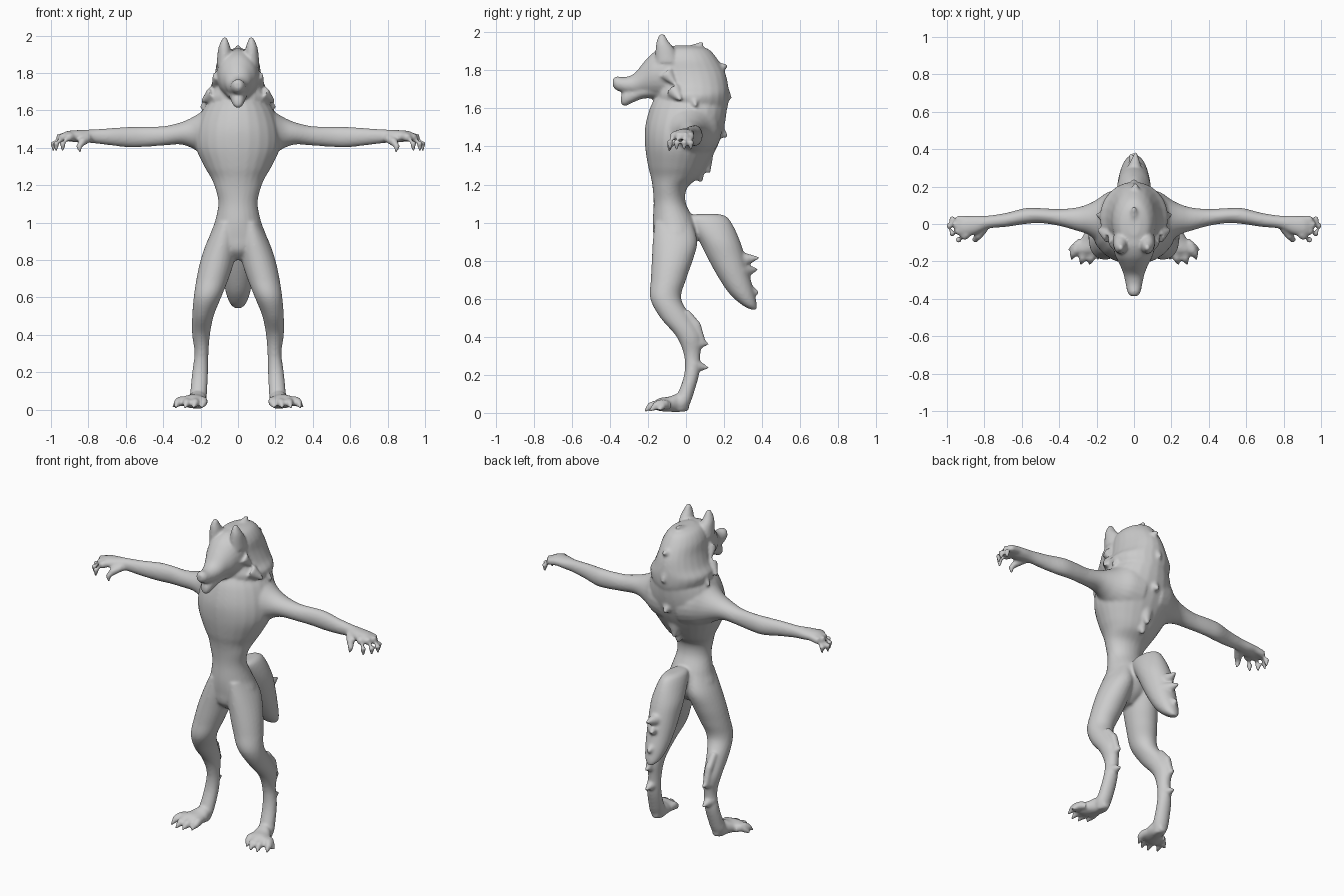
import bpy, bmesh, math
from mathutils import Vector

SIDES = 24
bm = bmesh.new()


def catmull(a, b, c, d, t):
    return [0.5 * (2*q + (r-p)*t + (2*p-5*q+4*r-s)*t*t + (3*q-p-3*r+s)*t**3)
            for p, q, r, s in zip(a, b, c, d)]


def skin(rings):
    """Bridge rings of points into a closed shell."""
    vs = [[bm.verts.new(p) for p in r] for r in rings]
    n = len(vs[0])
    for a, b in zip(vs, vs[1:]):
        for i in range(n):
            bm.faces.new((a[i], a[(i+1) % n], b[(i+1) % n], b[i]))
    bm.faces.new(vs[0][::-1])
    bm.faces.new(vs[-1])


def loft(axis, rows, sides=(1,), steps=5):
    """rows: position on axis, then min/max of the two other axes in xyz order."""
    pad = [rows[0]] + rows + [rows[-1]]
    fine = [catmull(*pad[i:i+4], k/steps) for i in range(len(rows)-1) for k in range(steps)]
    fine.append(list(rows[-1]))
    for s in sides:
        rings = []
        for h, a0, a1, b0, b1 in fine:
            ring = []
            for i in range(SIDES):
                t = 2*math.pi*i/SIDES
                p = [(a0+a1)/2 + (a1-a0)/2*math.cos(t), (b0+b1)/2 + (b1-b0)/2*math.sin(t)]
                p.insert("XYZ".index(axis), h)
                ring.append((p[0]*s, p[1], p[2]))
            rings.append(ring)
        skin(rings)


def tube(points, radii, sides=(1,)):
    """Round tapered tube through points, for digits, claws and fur tufts."""
    pts = [Vector(p) for p in points]
    for s in sides:
        rings = []
        for i, p in enumerate(pts):
            t = (pts[min(i+1, len(pts)-1)] - pts[max(i-1, 0)]).normalized()
            u = t.orthogonal().normalized()
            v = t.cross(u)
            ring = [p + radii[i]*(u*math.cos(k*math.pi/6) + v*math.sin(k*math.pi/6))
                    for k in range(12)]
            rings.append([(q.x*s, q.y, q.z) for q in ring])
        skin(rings)


BOTH = (1, -1)

# torso: pelvis, narrow waist, deep chest
loft("Z", [(.80, -.03, .03, -.11, -.03), (.85, -.1, .1, -.16, .03), (.92, -.15, .15, -.17, .06),
           (1.0, -.125, .125, -.175, .05), (1.1, -.105, .105, -.17, 0), (1.18, -.12, .12, -.175, .005),
           (1.24, -.145, .145, -.185, .07), (1.3, -.18, .18, -.2, .11), (1.4, -.225, .225, -.215, .165),
           (1.5, -.225, .225, -.215, .2), (1.6, -.19, .19, -.19, .215), (1.66, -.14, .14, -.16, .21)])

# mane around the neck and back of the head
loft("Z", [(1.58, -.15, .15, -.14, .21), (1.62, -.172, .172, -.15, .222), (1.67, -.182, .182, -.155, .225),
           (1.72, -.15, .15, -.15, .222), (1.79, -.125, .125, -.16, .205), (1.86, -.112, .112, -.15, .165),
           (1.91, -.08, .08, -.12, .12), (1.93, -.03, .03, -.06, .06)])

# head, muzzle and lower jaw
loft("Y", [(.0, -.1, .1, 1.66, 1.92), (-.1, -.113, .113, 1.65, 1.925), (-.17, -.1, .1, 1.66, 1.895),
           (-.22, -.075, .075, 1.67, 1.845), (-.27, -.056, .056, 1.67, 1.785), (-.32, -.045, .045, 1.68, 1.765),
           (-.365, -.035, .035, 1.695, 1.768), (-.385, -.02, .02, 1.715, 1.755)])
loft("Y", [(-.14, -.07, .07, 1.65, 1.75), (-.22, -.055, .055, 1.652, 1.73), (-.28, -.042, .042, 1.63, 1.71),
           (-.32, -.033, .033, 1.612, 1.70), (-.342, -.018, .018, 1.622, 1.665)])

# ears
loft("Z", [(1.84, .03, .115, -.16, -.03), (1.91, .035, .109, -.16, -.06), (1.95, .045, .1, -.155, -.09),
           (1.992, .06, .08, -.14, -.115)], BOTH)

# cheek and mane tufts
for base, tip, r in [((.13, -.06, 1.69), (.195, -.03, 1.645), .045),
                     ((.14, .04, 1.66), (.2, .05, 1.61), .04),
                     ((.1, -.1, 1.78), (.135, -.06, 1.73), .04)]:
    tube([base, tip], [r, .008], BOTH)
for base, tip, r in [((0, .03, 1.9), (0, .09, 1.945), .035), ((0, .14, 1.8), (.01, .215, 1.825), .05),
                     ((0, .18, 1.7), (0, .235, 1.65), .05), ((0, .15, 1.5), (0, .215, 1.45), .05),
                     ((0, .09, 1.36), (0, .12, 1.26), .06), ((0, .05, 1.3), (0, .08, 1.215), .06)]:
    tube([base, tip], [r, .01])

# arms with sloping shoulders
loft("X", [(.06, -.16, .19, 1.32, 1.65), (.14, -.14, .17, 1.34, 1.635), (.2, -.09, .13, 1.37, 1.59),
           (.25, -.055, .105, 1.4, 1.56), (.31, -.035, .088, 1.418, 1.535), (.4, -.01, .08, 1.412, 1.515),
           (.5, .005, .085, 1.405, 1.513), (.58, 0, .085, 1.402, 1.512), (.68, -.015, .06, 1.413, 1.505),
           (.78, -.025, .045, 1.425, 1.498), (.85, -.055, .045, 1.428, 1.495), (.91, -.065, .04, 1.435, 1.49),
           (.945, -.055, .025, 1.44, 1.475)], BOTH)

# fingers, thumbs
for y, dy, x in [(-.05, -.035, .95), (-.028, -.022, .985), (0, -.01, 1.0), (.02, .005, .985)]:
    tube([(.89, y, 1.462), (x-.04, y+dy*.5, 1.452), (x-.012, y+dy, 1.425), (x-.012, y+dy, 1.378)],
         [.024, .023, .019, .005], BOTH)
tube([(.8, -.02, 1.452), (.835, -.065, 1.43), (.85, -.085, 1.405), (.845, -.09, 1.372)],
     [.025, .023, .017, .005], BOTH)

# legs: thigh, forward knee, backward hock
loft("Z", [(1.0, .01, .115, -.165, .03), (.9, .0, .165, -.175, .06), (.8, .018, .2, -.18, .035),
           (.7, .05, .222, -.185, .0), (.6, .09, .237, -.188, -.025), (.5, .13, .245, -.135, .03),
           (.4, .15, .245, -.05, .08), (.3, .158, .232, -.01, .075), (.2, .16, .245, -.01, .068),
           (.1, .165, .255, -.045, .04), (.05, .17, .26, -.075, .022), (.008, .185, .245, -.07, 0)], BOTH)

# feet, toes with claws, hock tufts
loft("Y", [(.015, .19, .235, .01, .07), (-.04, .17, .26, .004, .1), (-.09, .168, .29, .006, .085),
           (-.14, .175, .315, .01, .078), (-.165, .2, .3, .02, .06)], BOTH)
for x, tx, y in [(.19, .185, -.185), (.222, .23, -.212), (.262, .275, -.212), (.295, .325, -.185)]:
    tube([(x, -.1, .045), ((x+tx)/2, -.14, .045), (tx, y+.025, .035), (tx+.01, y-.008, .008)],
         [.025, .027, .022, .005], BOTH)
tube([(.285, -.09, .04), (.32, -.125, .037), (.35, -.14, .012)], [.025, .022, .006], BOTH)
for z, tip in [(.36, (.2, .12, .365)), (.25, (.2, .12, .235))]:
    tube([(.2, .04, z), tip], [.04, .006], BOTH)
tube([(.2, 0, .53), (.2, .055, .46), (.2, .085, .37)], [.02, .025, .02], BOTH)

# bushy tail with tufts
loft("Z", [(1.045, -.03, .03, .06, .17), (1.03, -.055, .055, .0, .215), (.98, -.075, .075, .02, .25),
           (.9, -.09, .09, .07, .285), (.82, -.088, .088, .11, .31), (.72, -.08, .08, .165, .335),
           (.63, -.066, .066, .225, .36), (.57, -.045, .045, .29, .372), (.543, -.02, .02, .34, .372)])
tube([(0, .25, .8), (.01, .385, .815)], [.06, .006])
tube([(.02, .28, .74), (-.02, .375, .755)], [.05, .008])
tube([(0, .29, .66), (0, .38, .63)], [.05, .01])

# fuse all parts into one smooth skin
bmesh.ops.recalc_face_normals(bm, faces=bm.faces)
mesh = bpy.data.meshes.new("body")
bm.to_mesh(mesh)
bm.free()
body = bpy.data.objects.new("body", mesh)
bpy.context.collection.objects.link(body)
fur = bpy.data.materials.new("light grey")
fur.diffuse_color = (.6, .6, .6, 1)
mesh.materials.append(fur)
fuse = body.modifiers.new("fuse", "REMESH")
fuse.mode = "VOXEL"
fuse.voxel_size = .008
fuse.use_smooth_shade = True
soften = body.modifiers.new("soften", "SMOOTH")
soften.factor = .5
soften.iterations = 7
